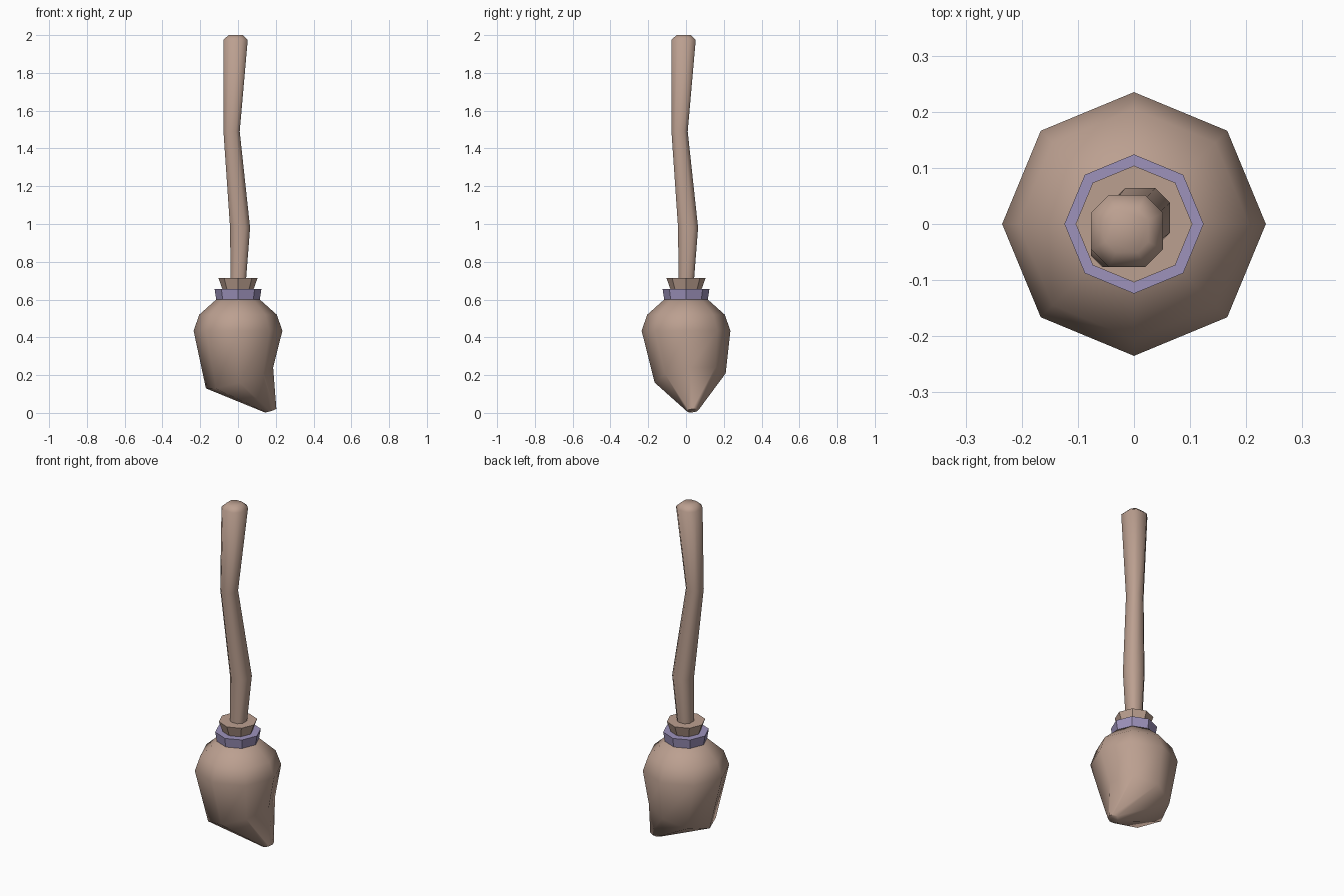
import bpy
import bmesh
from math import cos, sin, pi, radians

cube = bpy.data.objects.get("Cube")
if cube:
    bpy.data.objects.remove(cube, do_unlink=True)


def make_material(name, colour):
    mat = bpy.data.materials.new(name)
    mat.use_nodes = True
    mat.diffuse_color = colour
    bsdf = next(n for n in mat.node_tree.nodes if n.type == 'BSDF_PRINCIPLED')
    bsdf.inputs["Base Color"].default_value = colour
    bsdf.inputs["Roughness"].default_value = 0.8
    return mat


def octagon(x, y, z, rx, ry=None, tilt_x=0.0, tilt_y=0.0):
    """Eight points with corners on the axes; tilts raise z along x and y."""
    ry = ry or rx
    points = []
    for i in range(8):
        dx, dy = rx * cos(i * pi / 4), ry * sin(i * pi / 4)
        points.append((x + dx, y + dy, z + tilt_x * dx + tilt_y * dy))
    return points


def bevelled_square(x, y, z, half):
    """Eight points of a square with cut corners, sides along the axes."""
    c = half * 0.51
    corners = [(half, -c), (half, c), (c, half), (-c, half),
               (-half, c), (-half, -c), (-c, -half), (c, -half)]
    return [(x + dx, y + dy, z) for dx, dy in corners]


def loft(name, rings, mat, smooth_angle=None):
    """Skin a stack of rings, listed from bottom to top, and cap both ends."""
    bm = bmesh.new()
    loops = [[bm.verts.new(p) for p in ring] for ring in rings]
    for low, high in zip(loops, loops[1:]):
        for i in range(8):
            j = (i + 1) % 8
            bm.faces.new((low[i], low[j], high[j], high[i]))
    bm.faces.new(loops[0][::-1])
    bm.faces.new(loops[-1])
    bmesh.ops.recalc_face_normals(bm, faces=bm.faces)
    mesh = bpy.data.meshes.new(name)
    bm.to_mesh(mesh)
    bm.free()
    mesh.materials.append(mat)
    obj = bpy.data.objects.new(name, mesh)
    bpy.context.collection.objects.link(obj)
    if smooth_angle:
        bpy.ops.object.select_all(action='DESELECT')
        obj.select_set(True)
        bpy.context.view_layer.objects.active = obj
        bpy.ops.object.shade_smooth_by_angle(angle=radians(smooth_angle))
    return obj


wood = make_material("dusty brown", (0.50, 0.35, 0.28, 1))
cloth = make_material("muted purple", (0.34, 0.29, 0.50, 1))

# Bristle head, swept to a small tip on the left side
loft("bristle_head", [
    octagon(0.172, 0.035, 0.012, 0.031, tilt_x=0.3, tilt_y=0.1),
    octagon(0.008, 0.022, 0.185, 0.178, 0.188, tilt_x=0.31, tilt_y=0.13),
    octagon(0, 0, 0.435, 0.235),
    octagon(0, 0, 0.52, 0.205),
    octagon(0, 0, 0.605, 0.11),
], wood, 65)

# Binding band and flared collar above it
loft("binding_band", [octagon(0, 0, 0.60, 0.115),
                      octagon(0, 0, 0.655, 0.124)], cloth)
loft("collar", [octagon(0, 0, 0.62, 0.07),
                octagon(0, 0, 0.715, 0.104)], wood)

# Crooked handle: (sideways offset in x and y, height, half width)
handle_path = [(0.0, 0.66, 0.039), (0.011, 0.98, 0.053),
               (-0.034, 1.49, 0.043), (-0.0125, 1.975, 0.064),
               (-0.0125, 2.0, 0.038)]
loft("handle", [bevelled_square(o, o, z, h) for o, z, h in handle_path],
     wood, 65)
